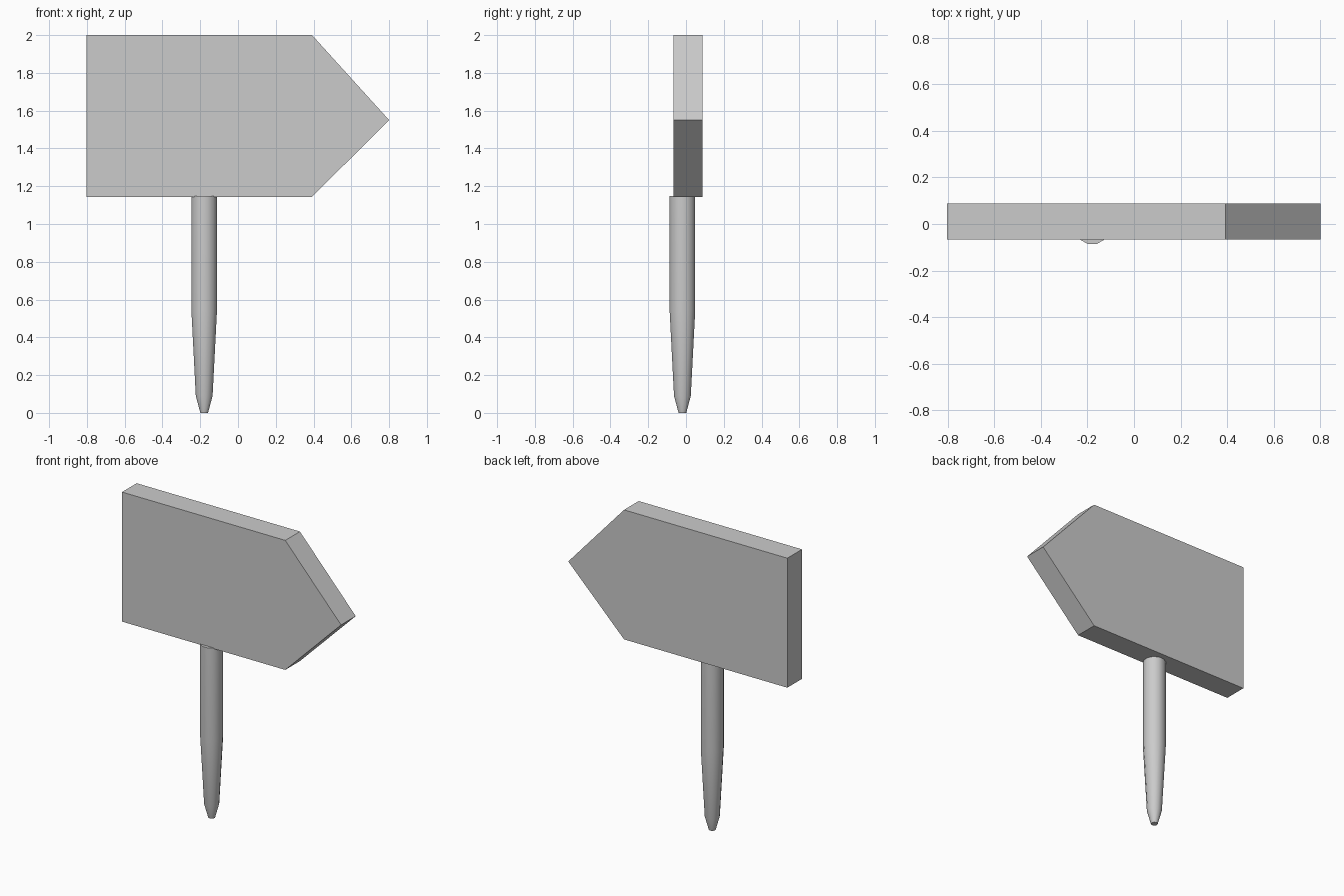
import bpy, bmesh, math

if "Cube" in bpy.data.objects:
    bpy.data.objects.remove(bpy.data.objects["Cube"])


def make_object(name, bm):
    bmesh.ops.recalc_face_normals(bm, faces=bm.faces)
    mesh = bpy.data.meshes.new(name)
    bm.to_mesh(mesh)
    bm.free()
    obj = bpy.data.objects.new(name, mesh)
    bpy.context.collection.objects.link(obj)
    return obj


# Arrow-shaped board: outline in x/z, extruded along y
outline = [(-0.802, 1.144), (0.392, 1.144), (0.80, 1.55), (0.392, 2.0), (-0.802, 2.0)]
bm = bmesh.new()
face = bm.faces.new([bm.verts.new((x, -0.066, z)) for x, z in outline])
ext = bmesh.ops.extrude_face_region(bm, geom=[face])
bmesh.ops.translate(bm, vec=(0, 0.153, 0),
                    verts=[v for v in ext["geom"] if isinstance(v, bmesh.types.BMVert)])
make_object("arrow_board", bm)

# Tapered stake: stacked rings of (radius, height), capped at both ends
SIDES = 12
profile = [(0.021, 0.0), (0.046, 0.09), (0.070, 0.54), (0.070, 1.149)]
bm = bmesh.new()
rings = []
for r, z in profile:
    angles = [2 * math.pi * (i + 0.5) / SIDES for i in range(SIDES)]
    rings.append([bm.verts.new((-0.179 + r * math.cos(a), -0.019 + r * math.sin(a), z))
                  for a in angles])
for low, high in zip(rings, rings[1:]):
    for i in range(SIDES):
        j = (i + 1) % SIDES
        bm.faces.new((low[i], low[j], high[j], high[i]))
bm.faces.new(rings[0])
bm.faces.new(rings[-1])
stake = make_object("stake", bm)

# Soft shading round the stake, sharp rims
bpy.context.view_layer.objects.active = stake
stake.select_set(True)
bpy.ops.object.shade_smooth_by_angle(angle=math.radians(35))
